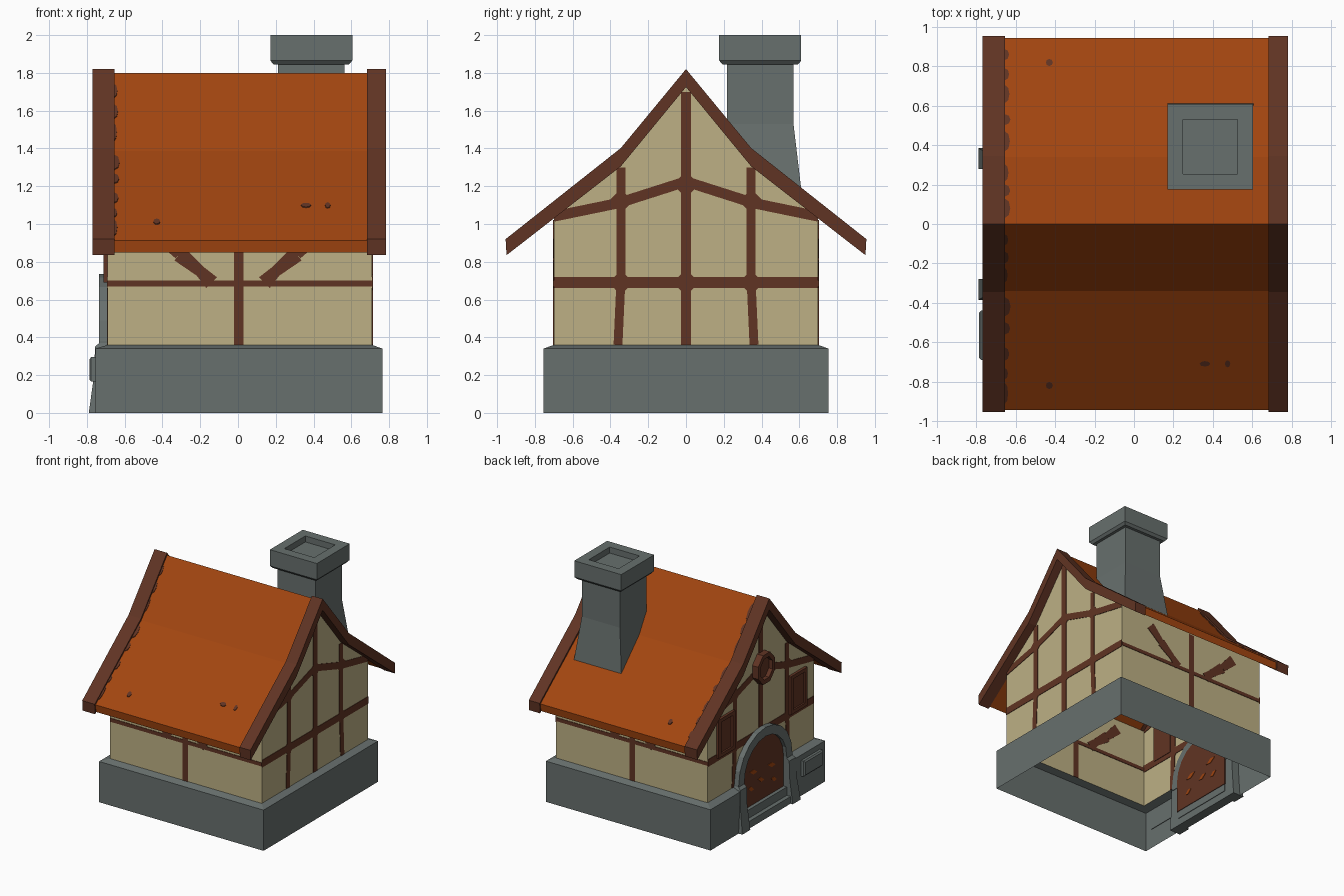
import bpy, bmesh, math, random
from mathutils import Vector

if "Cube" in bpy.data.objects:
    bpy.data.objects.remove(bpy.data.objects["Cube"])

random.seed(4)


def material(name, r, g, b):
    m = bpy.data.materials.new(name)
    m.diffuse_color = (r, g, b, 1)
    m.use_nodes = True
    m.node_tree.nodes["Principled BSDF"].inputs["Base Color"].default_value = m.diffuse_color
    return m


ORANGE = material("roof orange", 0.36, 0.060, 0.005)
TIMBER = material("timber brown", 0.118, 0.034, 0.017)
PLASTER = material("plaster cream", 0.51, 0.435, 0.232)
STONE = material("grey stone", 0.136, 0.160, 0.154)


def mesh(name, verts, faces, mat, closed=True):
    bm = bmesh.new()
    vs = [bm.verts.new(v) for v in verts]
    for f in faces:
        bm.faces.new([vs[i] for i in f])
    bmesh.ops.recalc_face_normals(bm, faces=bm.faces)
    me = bpy.data.meshes.new(name)
    bm.to_mesh(me)
    bm.free()
    me.materials.append(mat)
    ob = bpy.data.objects.new(name, me)
    bpy.context.collection.objects.link(ob)
    return ob


def place(axis, p, d):
    return {"x": (d, p[0], p[1]), "y": (p[0], d, p[1]), "z": (p[0], p[1], d)}[axis]


def prism(name, pts, axis, a, b, mat):
    """Extrude a flat outline along an axis from a to b."""
    n = len(pts)
    verts = [place(axis, p, a) for p in pts] + [place(axis, p, b) for p in pts]
    faces = [list(range(n)), list(range(n, 2 * n))]
    faces += [(i, (i + 1) % n, n + (i + 1) % n, n + i) for i in range(n)]
    return mesh(name, verts, faces, mat)


def rect(u0, u1, v0, v1):
    return [(u0, v0), (u1, v0), (u1, v1), (u0, v1)]


def loft(name, rings, mat, cap_start=True, cap_end=True):
    n = len(rings[0])
    verts = [v for r in rings for v in r]
    faces = []
    for k in range(len(rings) - 1):
        for i in range(n):
            j = (i + 1) % n
            faces.append((k * n + i, k * n + j, k * n + n + j, k * n + n + i))
    if cap_start:
        faces.append(range(n))
    if cap_end:
        faces.append(range(len(verts) - n, len(verts)))
    return mesh(name, verts, faces, mat)


def mirrored(half):
    """Outline from ridge to eave, mirrored to the other side."""
    return [(-u, v) for u, v in reversed(half[1:])] + half


# stone base: open shell with a gap for the doorway
outer = [(-.755, -.30), (-.755, -.755), (.765, -.755), (.765, .755), (-.755, .755), (-.755, .30)]
inner = [(-.69, -.30), (-.69, -.70), (.71, -.70), (.71, .70), (-.69, .70), (-.69, .30)]
verts = [(x, y, 0) for x, y in outer] + [(x, y, .34) for x, y in outer] + [(x, y, .36) for x, y in inner]
mesh("stone_base", verts,
     [(k + i, k + i + 1, k + i + 7, k + i + 6) for k in (0, 6) for i in range(5)], STONE)

# plaster walls: open shell with gables
gable = [(-.70, .36), (.70, .36), (.70, 1.03), (.345, 1.31), (0, 1.73), (-.345, 1.31), (-.70, 1.03)]
verts = [(-.69, y, z) for y, z in gable] + [(.71, y, z) for y, z in gable]
mesh("plaster_walls", verts, [range(7), range(7, 14), (1, 2, 9, 8), (0, 6, 13, 7)], PLASTER)

# roof slab and gable trims
top, under = [(0, 1.80), (.34, 1.387), (.945, .912)], [(0, 1.73), (.345, 1.312), (.938, .85)]
prism("roof", mirrored(top) + mirrored(under)[::-1], "x", -.66, .69, ORANGE)
t_top, t_under = [(0, 1.82), (.345, 1.402), (.955, .92)], [(0, 1.725), (.345, 1.305), (.95, .835)]
trim = mirrored(t_top) + mirrored(t_under)[::-1]
for side, x0, x1 in (("left", -.77, -.655), ("right", .683, .783)):
    prism("roof_trim_" + side, trim, "x", x0, x1, TIMBER)


def roof_patch(x, y, rx, ry):
    """Thin worn patch lying on the roof slope at plan position x, y."""
    s = 1 if y > 0 else -1

    def height(v):
        v = abs(v)
        return 1.80 - v * 1.2147 if v < .34 else 1.387 - (v - .34) * .7851
    rings = []
    for lift in (-.003, .005):
        ring = []
        for i in range(8):
            a = i * math.pi / 4
            v = y + ry * math.sin(a)
            ring.append((x + rx * math.cos(a), v, height(v) + lift))
        rings.append(ring)
    loft("roof_patch", rings, TIMBER)


for x, y, rx, ry in ((-.43, .82, .018, .018), (-.43, -.82, .018, .018), (.36, -.71, .027, .014),
                     (.475, -.71, .014, .018)):
    roof_patch(x, y, rx, ry)
# ragged inner edge of the left trim
for s in (-1, 1):
    for y in (.08, .17, .26, .42, .53, .66, .76, .86):
        roof_patch(-.655, s * y, random.uniform(.012, .03), random.uniform(.025, .055))


# timber framing: thin strips straddling the wall sheets
def beam(axis, d, path, w0, w1=None):
    w1 = w1 or w0
    for p, q in zip(path, path[1:]):
        a, b = Vector(p), Vector(q)
        t = (b - a).normalized()
        n = Vector((-t.y, t.x))
        pts = [a + n * w0 / 2, a - n * w0 / 2, b - n * w1 / 2, b + n * w1 / 2]
        prism("timber_beam", pts, axis, d - .004, d + .004, TIMBER)


for x in (-.69, .71):
    low = .36 if x > 0 else .70
    beam("x", x, [(0, low), (0, 1.70)], .052)
    beam("x", x, [(-.70, .69), (.70, .69)], .06)
    for s in (-1, 1):
        beam("x", x, [(s * .36, .36), (s * .345, .69), (s * .345, 1.30)], .047)
        beam("x", x, [(s * .70, 1.04), (s * .36, 1.11), (0, 1.225)], .055)
        # thickened joints
        for y, z in ((s * .345, .69), (s * .345, 1.12)):
            prism("timber_joint", [(y - .065, z), (y, z - .065), (y + .065, z), (y, z + .065)],
                  "x", x - .004, x + .004, TIMBER)
    for z in (.69, 1.21):
        prism("timber_joint", [(-.07, z), (0, z - .07), (.07, z), (0, z + .07)],
              "x", x - .004, x + .004, TIMBER)
for y in (-.70, .70):
    beam("y", y, [(-.69, .685), (.71, .685)], .03)
    beam("y", y, [(.005, .36), (.005, 1.02)], .05)
    for s in (-1, 1):
        beam("y", y, [(s * .14, .69), (s * .21, .76)], .08, .055)
        beam("y", y, [(s * .20, .75), (s * .31, .84), (s * .42, .95)], .06, .085)

# chimney: flared foot, shaft, overhanging cap and recessed flue
cx, cy = .388, .393


def square(h, z):
    return [(cx - h, cy - h, z), (cx + h, cy - h, z), (cx + h, cy + h, z), (cx - h, cy + h, z)]


loft("chimney", [square(.22, 1.16), square(.176, 1.53), square(.176, 1.845), square(.20, 1.845),
                 square(.217, 1.865), square(.217, 2.0), square(.138, 2.0), square(.138, 1.95)], STONE)


# doorway: arched door, stone arch, posts and steps
def arc(r, z0, n=10):
    return [(r * math.cos(i * math.pi / n), z0 + r * math.sin(i * math.pi / n)) for i in range(n + 1)]


prism("door", [(-.29, .12), (.29, .12)] + arc(.29, .38), "x", -.705, -.68, TIMBER)
out, inn = [(.355, .34)] + arc(.355, .38) + [(-.355, .34)], [(.28, .34)] + arc(.28, .38) + [(-.28, .34)]
prism("door_arch", out + inn[::-1], "x", -.735, -.685, STONE)
for s in (-1, 1):
    loft("door_post", [[(x, s * y, z) for x, y in rect(x0, -.69, .28, y1)]
                       for x0, y1, z in ((-.79, .385, 0), (-.762, .37, .20), (-.757, .365, .35), (-.735, .355, .37))],
         STONE)
prism("lower_step", rect(-.28, .28, 0, .06), "x", -.77, -.69, STONE)
prism("upper_step", rect(-.28, .28, .06, .13), "x", -.735, -.685, STONE)
# worn orange flecks on the door, seen from both sides
for y, z, w in ((.12, .40, .05), (.15, .27, .035), (.02, .30, .04), (-.12, .37, .05), (-.15, .24, .035)):
    prism("door_fleck", [(y - w, z - .015), (y, z - .02), (y + w, z + .015), (y, z + .02)],
          "x", -.709, -.676, ORANGE)

# base stone beside the door
loft("base_brick", [[(x, y, z) for y, z in rect(-.69 + i, -.44 - i, .165 + i, .295 - i)]
                    for x, i in ((-.75, 0), (-.777, 0), (-.787, .012))], STONE)

# shuttered windows with raised frames
for s in (-1, 1):
    c = s * .475
    prism("window_panel", rect(c - .10, c + .10, .70, 1.0), "x", -.698, -.682, TIMBER)
    for r in (rect(c - .11, c - .075, .69, 1.01), rect(c + .075, c + .11, .69, 1.01),
              rect(c - .075, c + .075, .69, .72), rect(c - .075, c + .075, .98, 1.01)):
        prism("window_frame", r, "x", -.712, -.688, TIMBER)


# round attic window: projecting octagonal frame with a recessed pane
def octagon(r, x):
    return [(x, r * math.cos((i + .5) * math.pi / 4), 1.23 + r * 1.1 * math.sin((i + .5) * math.pi / 4))
            for i in range(8)]


loft("attic_window", [octagon(.12, -.685), octagon(.12, -.745), octagon(.085, -.745), octagon(.085, -.71)], TIMBER)
